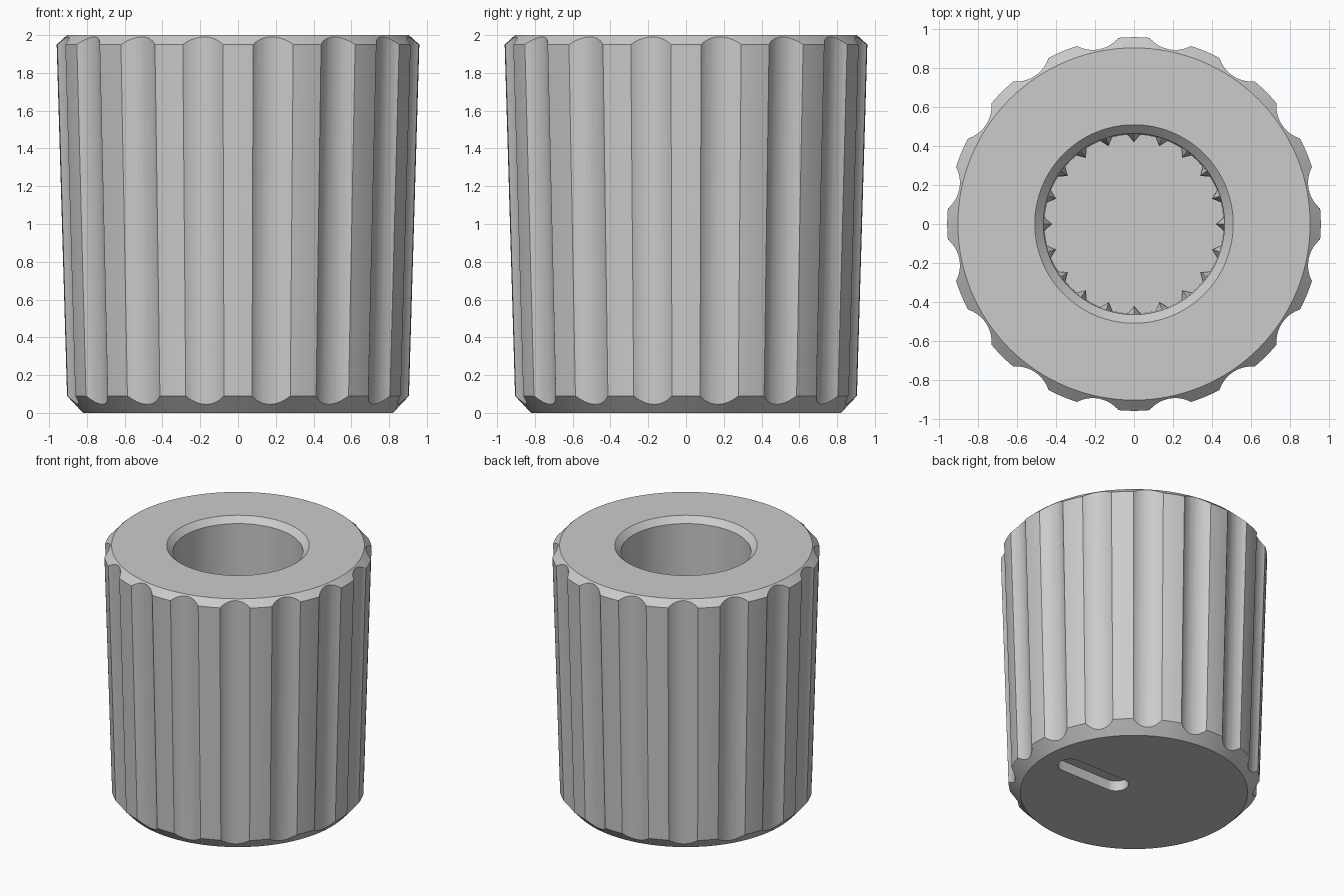
import bpy, bmesh, math
from mathutils import Matrix, Vector

FLUTES, TEETH, SEGS = 16, 20, 128

cube = bpy.data.objects.get("Cube")
if cube:
    bpy.data.objects.remove(cube)

grey = bpy.data.materials.new("plain grey")
grey.use_nodes = True
grey.diffuse_color = (0.6, 0.6, 0.6, 1)
grey.node_tree.nodes["Principled BSDF"].inputs["Base Color"].default_value = grey.diffuse_color


def add_object(name, bm):
    bmesh.ops.recalc_face_normals(bm, faces=bm.faces)
    mesh = bpy.data.meshes.new(name)
    bm.to_mesh(mesh)
    bm.free()
    mesh.materials.append(grey)
    obj = bpy.data.objects.new(name, mesh)
    bpy.context.collection.objects.link(obj)
    return obj


def activate(obj):
    bpy.ops.object.select_all(action="DESELECT")
    obj.select_set(True)
    bpy.context.view_layer.objects.active = obj


def cut(obj, cutter):
    cutter.hide_render = True
    mod = obj.modifiers.new("cut", "BOOLEAN")
    mod.operation, mod.solver, mod.object = "DIFFERENCE", "EXACT", cutter
    activate(obj)
    bpy.ops.object.modifier_apply(modifier=mod.name)
    bpy.data.objects.remove(cutter)


def revolve(name, profile):
    """Closed solid from (radius, height) points, capped at both ends."""
    bm = bmesh.new()
    rings = []
    for r, z in profile:
        rings.append([bm.verts.new((r * math.cos(a), r * math.sin(a), z))
                      for a in (2 * math.pi * i / SEGS for i in range(SEGS))])
    for low, high in zip(rings, rings[1:]):
        for i in range(SEGS):
            j = (i + 1) % SEGS
            bm.faces.new((low[i], low[j], high[j], high[i]))
    bm.faces.new(rings[0])
    bm.faces.new(rings[-1])
    return add_object(name, bm)


# Tapered body with chamfered rims and a blind, chamfered bore
body = revolve("knob_body", [
    (0.82, 0), (0.905, 0.09), (0.96, 1.95), (0.905, 2),
    (0.51, 2), (0.465, 1.955), (0.46, 0.45)])

# Grip flutes: round grooves leaning with the taper
groove_r = 0.17
bm = bmesh.new()
for k in range(FLUTES):
    low = Vector((0.86 + groove_r, 0, -0.05))
    high = Vector((0.917 + groove_r, 0, 2.05))
    axis = high - low
    lean = axis.to_track_quat("Z", "Y").to_matrix().to_4x4()
    spin = Matrix.Rotation(2 * math.pi * (k + 0.5) / FLUTES, 4, "Z")
    bmesh.ops.create_cone(bm, cap_ends=True, segments=48, radius1=groove_r,
                          radius2=groove_r, depth=axis.length,
                          matrix=spin @ Matrix.Translation((low + high) / 2) @ lean)
cut(body, add_object("flute_cutter", bm))

# Pointer slot under the base: a shallow rounded slot
slot_w, slot_depth = 0.09, 0.08
outline = []
for centre, start in ((0.6, -math.pi / 2), (0.17, math.pi / 2)):
    for i in range(17):
        a = start + math.pi * i / 16
        outline.append((centre + slot_w * math.cos(a), slot_w * math.sin(a), -slot_depth))
bm = bmesh.new()
face = bm.faces.new([bm.verts.new(p) for p in outline])
grown = bmesh.ops.extrude_face_region(bm, geom=[face])
bmesh.ops.translate(bm, vec=(0, 0, 2 * slot_depth),
                    verts=[v for v in grown["geom"] if isinstance(v, bmesh.types.BMVert)])
cut(body, add_object("slot_cutter", bm))

activate(body)
bpy.ops.object.shade_smooth_by_angle(angle=math.radians(25))

# Spline teeth in the bore: ridges with pointed upper ends
bm = bmesh.new()
for k in range(TEETH):
    spin = Matrix.Rotation(2 * math.pi * k / TEETH, 4, "Z")

    def corner(x, y, z):
        return bm.verts.new(spin @ Vector((x, y, z)))

    foot = [corner(0.468, -0.04, 0.44), corner(0.42, 0, 0.44), corner(0.468, 0.04, 0.44)]
    head = [corner(0.468, -0.04, 1.3), corner(0.425, 0, 1.3), corner(0.468, 0.04, 1.3)]
    tip = corner(0.468, 0, 1.38)
    bm.faces.new(foot)
    for i in range(3):
        j = (i + 1) % 3
        bm.faces.new((foot[i], foot[j], head[j], head[i]))
        bm.faces.new((head[i], head[j], tip))
add_object("bore_teeth", bm)
